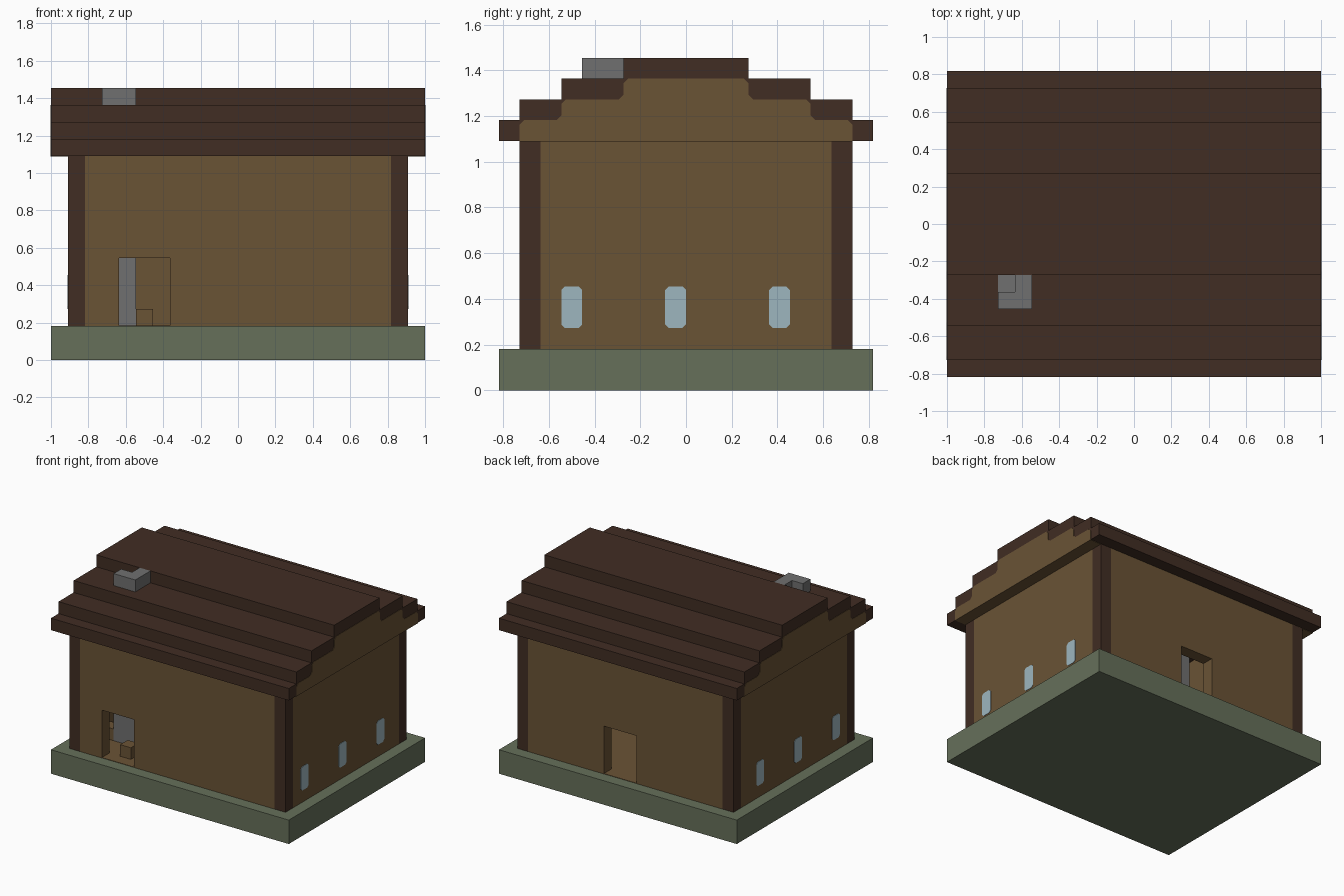
import bpy, bmesh
from mathutils import Vector

U = 1 / 11  # one building block

if "Cube" in bpy.data.objects:
    bpy.data.objects.remove(bpy.data.objects["Cube"], do_unlink=True)


def material(name, rgb):
    linear = [((c / 255 + 0.055) / 1.055) ** 2.4 for c in rgb] + [1]
    m = bpy.data.materials.new(name)
    m.use_nodes = True
    m.diffuse_color = linear
    m.node_tree.nodes["Principled BSDF"].inputs["Base Color"].default_value = linear
    return m


TIMBER = material("dark timber", (65, 45, 35))
PLANK = material("brown planks", (106, 83, 53))
STONE = material("mossy stone", (102, 112, 90))
GREY = material("grey stone", (112, 112, 112))
GLASS = material("pale glass", (158, 182, 191))


def prism(name, outline, axis, start, end, mat):
    """Extrude a flat outline, given in blocks, along an axis."""
    place = {"x": lambda a, b, t: (t, a, b),
             "y": lambda a, b, t: (a, t, b),
             "z": lambda a, b, t: (a, b, t)}[axis]
    bm = bmesh.new()
    face = bm.faces.new([bm.verts.new(Vector(place(a, b, start)) * U) for a, b in outline])
    new = bmesh.ops.extrude_face_region(bm, geom=[face])["geom"]
    verts = [g for g in new if isinstance(g, bmesh.types.BMVert)]
    bmesh.ops.translate(bm, verts=verts, vec=Vector(place(0, 0, end - start)) * U)
    bmesh.ops.recalc_face_normals(bm, faces=bm.faces)
    mesh = bpy.data.meshes.new(name)
    bm.to_mesh(mesh)
    bm.free()
    mesh.materials.append(mat)
    obj = bpy.data.objects.new(name, mesh)
    bpy.context.collection.objects.link(obj)
    return obj


def box(name, x, y, z, mat):
    outline = [(x[0], y[0]), (x[1], y[0]), (x[1], y[1]), (x[0], y[1])]
    return prism(name, outline, "z", z[0], z[1], mat)


def chamfer(points, size):
    """Cut every corner of a closed outline."""
    result = []
    for i, p in enumerate(points):
        p = Vector(p)
        for q in (points[i - 1], points[(i + 1) % len(points)]):
            result.append(tuple(p + (Vector(q) - p).normalized() * size))
    return result


# Foundation and floor
box("foundation", (-11, 11), (-9, 9), (0, 2), STONE)
box("floor", (-9.99, 9.99), (-7.99, 7.99), (1.9, 2.03), PLANK)

# Corner posts
for sx in (-1, 1):
    for sy in (-1, 1):
        box("corner_post", sorted((sx * 9, sx * 10)), sorted((sy * 7, sy * 8)), (2, 12), TIMBER)


# Long walls, each with a doorway
def door_wall(name, left, right, y0, y1):
    outline = [(-9, 2), (left, 2), (left, 6), (right, 6), (right, 2),
               (9, 2), (9, 12), (-9, 12)]
    prism(name, outline, "y", y0, y1, PLANK)


door_wall("front_wall", -7, -4, -8, -7)
door_wall("back_wall", -1, 2, 7, 8)

# Stepped gable outline with softened corners
half = [(8, 13), (6, 13), (6, 14), (3, 14), (3, 15)]
steps = half + [(-y, z) for y, z in reversed(half)]
soft = chamfer([(8, 11.97)] + steps + [(-8, 11.97)], 0.22)
gable = [(8, 11.97)] + soft[2:-2] + [(-8, 11.97)]

# End walls, gables and windows
for s, side in ((-1, "right"), (1, "left")):
    box(side + "_wall", sorted((s * 9, s * 10)), (-7, 7), (2, 12), PLANK)
    prism(side + "_gable", gable, "x", s * 9, s * 11.03, PLANK)
    for y in (-6, -1, 4):
        pane = chamfer([(y, 3), (y + 1, 3), (y + 1, 5), (y, 5)], 0.17)
        prism(side + "_window", pane, "x", s * 8.97, s * 10.03, GLASS)

# Stepped roof
for inner, outer, z in ((8, 9, 12), (6, 8, 13), (3, 6, 14)):
    for s in (-1, 1):
        box("roof_step", (-11, 11), sorted((s * (inner - 0.4), s * outer)), (z, z + 1), TIMBER)
box("roof_ridge", (-11, 11), (-3, 3), (15, 16), TIMBER)

# Chimney stack with an open corner at the top
box("chimney_stack", (-8, -6), (-5, -3), (2, 15.03), GREY)
prism("chimney_top", [(-8, -5), (-6, -5), (-6, -3), (-7, -3), (-7, -4), (-8, -4)],
      "z", 15, 16, GREY)

# Furniture
box("chest", (-6, -5), (-7, -6), (2, 3), PLANK)
box("side_table", (-9, -8), (-5, -4), (2, 3), PLANK)
